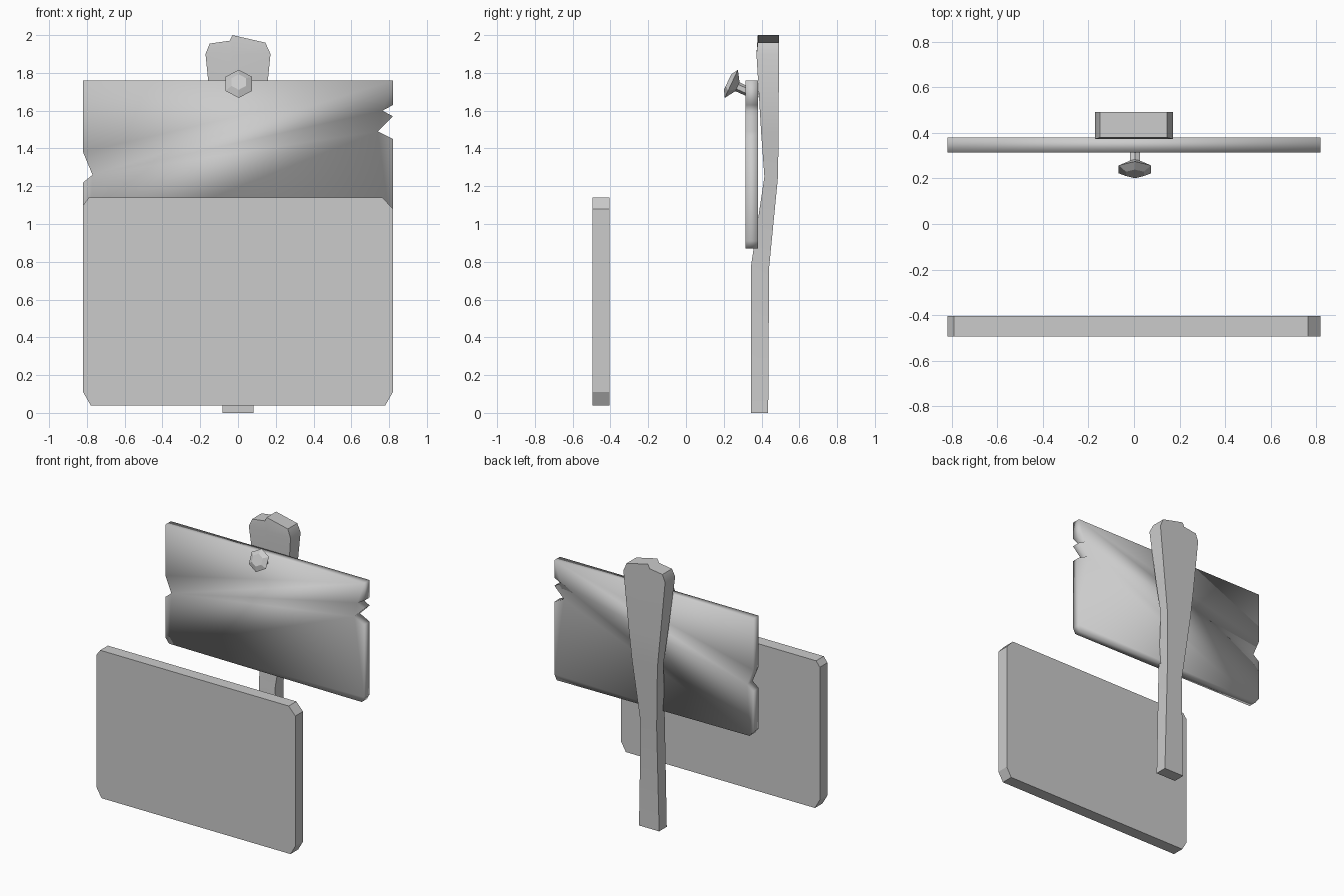
import bpy, bmesh
from math import cos, sin, tau, radians, pi
from mathutils import Matrix, Vector

if "Cube" in bpy.data.objects:
    bpy.data.objects.remove(bpy.data.objects["Cube"])


def make_object(name, bm, smooth=None):
    bmesh.ops.recalc_face_normals(bm, faces=bm.faces)
    mesh = bpy.data.meshes.new(name)
    bm.to_mesh(mesh)
    bm.free()
    obj = bpy.data.objects.new(name, mesh)
    bpy.context.collection.objects.link(obj)
    if smooth:
        bpy.context.view_layer.objects.active = obj
        obj.select_set(True)
        bpy.ops.object.shade_smooth_by_angle(angle=smooth)
        obj.select_set(False)
    return obj


def loft(name, rings, smooth=None):
    """Skin a list of equal-length point rings and cap both ends."""
    bm = bmesh.new()
    loops = [[bm.verts.new(p) for p in ring] for ring in rings]
    for a, b in zip(loops, loops[1:]):
        for i in range(len(a)):
            j = (i + 1) % len(a)
            bm.faces.new((a[i], a[j], b[j], b[i]))
    bm.faces.new(loops[0])
    bm.faces.new(loops[-1])
    return make_object(name, bm, smooth)


def slab(name, outline, y0, y1, smooth=None):
    return loft(name, [[(x, y, z) for x, z in outline] for y in (y0, y1)], smooth)


# Flat panel standing in front, with clipped corners
slab("front_panel", [
    (-0.82, 0.11), (-0.78, 0.04), (0.78, 0.04), (0.82, 0.11),
    (0.82, 1.08), (0.765, 1.14), (-0.79, 1.14), (-0.82, 1.10)], -0.495, -0.405)

# Weathered sign board with splintered ends
slab("sign_board", [
    (-0.82, 1.76), (-0.82, 1.38), (-0.77, 1.26), (-0.82, 1.22),
    (-0.82, 0.92), (-0.79, 0.88), (0.80, 0.87), (0.82, 0.91),
    (0.82, 1.45), (0.74, 1.49), (0.82, 1.57), (0.765, 1.60),
    (0.82, 1.63), (0.82, 1.76)], 0.315, 0.38, pi)

# Bent post: half width, front y, back y, z; the top ring is broken unevenly
sections = [
    (0.083, 0.345, 0.435, 0.0),
    (0.066, 0.343, 0.44, 0.77),
    (0.105, 0.415, 0.487, 1.25),
    (0.13, 0.398, 0.49, 1.48),
    (0.172, 0.373, 0.492, 1.90),
]
steps = (-1.0, -0.24, -0.17, 1.0)
rings = []
for w, front, back, z in sections:
    rings.append([(w * s, front, z) for s in steps]
                 + [(w * s, back, z) for s in reversed(steps)])
crown = [(-0.15, 1.955), (-0.045, 1.97), (-0.03, 2.0), (0.145, 1.96)]
rings.append([(x, 0.38, z) for x, z in crown]
             + [(x, 0.492, z) for x, z in reversed(crown)])
loft("post", rings, radians(40))

# Hex-headed nail, tilted upward: radius and distance along its axis
tilt = Matrix.Rotation(radians(-25), 3, 'X')
centre = Vector((0.004, 0.24, 1.742))
nail = []
for r, d in [(0.045, -0.022), (0.082, 0.0), (0.026, 0.036), (0.024, 0.16)]:
    nail.append([centre + tilt @ Vector((r * sin(tau * i / 6), d, r * cos(tau * i / 6)))
                 for i in range(6)])
loft("nail", nail)
